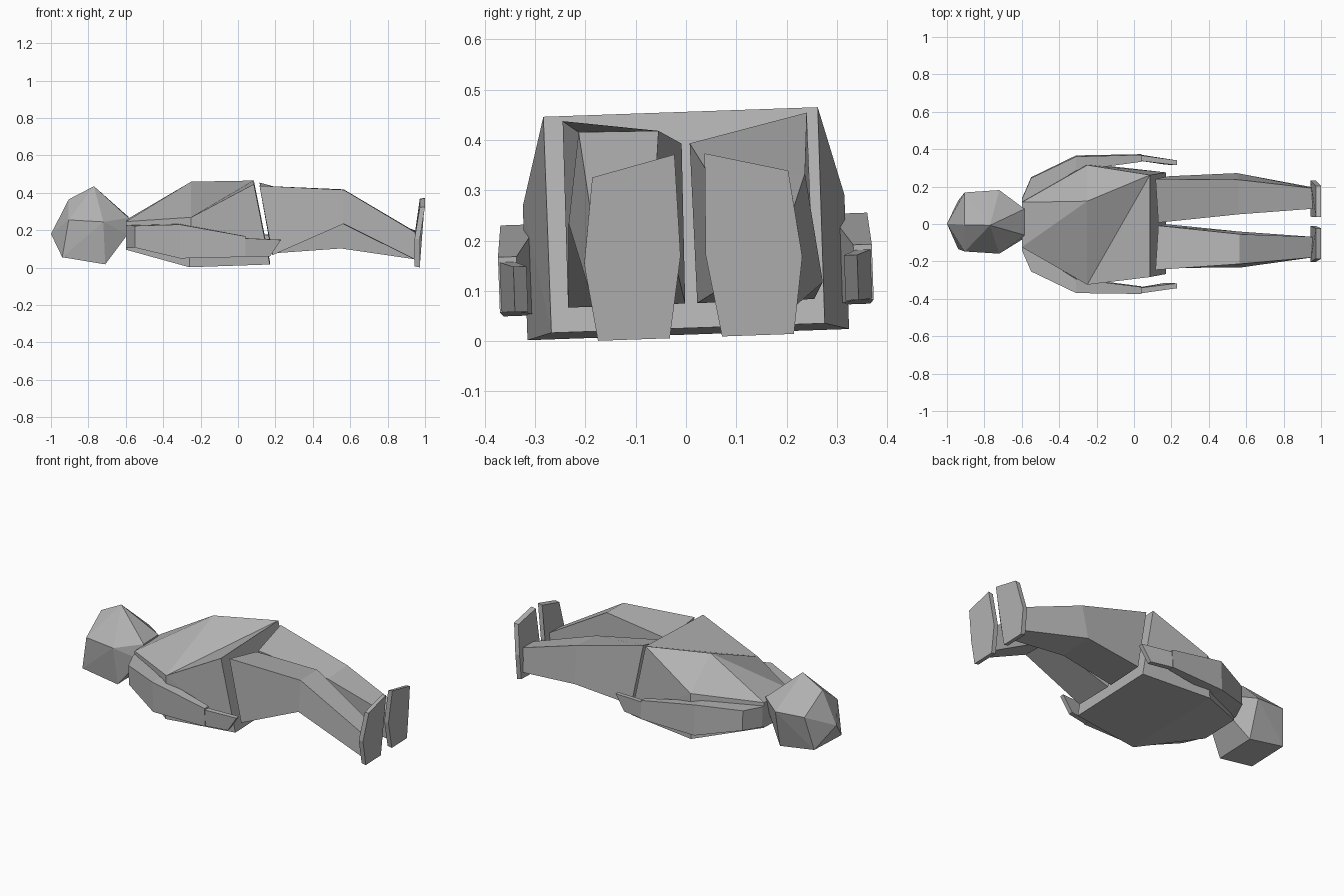
import bpy
import bmesh
import math
from mathutils import Matrix, Vector

cube = bpy.data.objects.get("Cube")
if cube:
    bpy.data.objects.remove(cube)

grey = bpy.data.materials.new("plain_grey")
grey.use_nodes = True
GREY = (0.45, 0.45, 0.45, 1)
grey.diffuse_color = GREY
grey.node_tree.nodes["Principled BSDF"].inputs["Base Color"].default_value = GREY

# The whole body rests with a slight roll about its long axis
PIVOT = Vector((0, 0, 0.23))
ROLL = (Matrix.Translation(PIVOT) @ Matrix.Rotation(math.radians(2), 4, 'X')
        @ Matrix.Translation(-PIVOT))


def finish(name, bm):
    bm.transform(ROLL)
    bmesh.ops.recalc_face_normals(bm, faces=bm.faces)
    mesh = bpy.data.meshes.new(name)
    bm.to_mesh(mesh)
    bm.free()
    mesh.materials.append(grey)
    obj = bpy.data.objects.new(name, mesh)
    bpy.context.collection.objects.link(obj)


def loft(name, rings, side=1, dy=0.0):
    """Skin a list of equal rings of points, capped at both ends."""
    bm = bmesh.new()
    rows = [[bm.verts.new((x, y * side + dy, z)) for x, y, z in ring] for ring in rings]
    for a, b in zip(rows, rows[1:]):
        n = len(a)
        for i in range(n):
            j = (i + 1) % n
            bm.faces.new((a[i], a[j], b[j], b[i]))
    bm.faces.new(rows[0])
    bm.faces.new(rows[-1])
    finish(name, bm)


def both(points, dy=0.0):
    return [(x, s * y + dy, z) for x, y, z in points for s in (1, -1)]


# Head: faceted convex lump, tipped a little further than the body
bm = bmesh.new()
head = [(-1.0, 0, 0.18), (-0.905, 0, 0.365), (-0.77, 0, 0.435)]
head += both([(-0.905, 0.158, 0.26), (-0.72, 0.17, 0.25), (-0.585, 0.07, 0.268)], 0.012)
head += both([(-0.71, 0.125, 0.022), (-0.94, 0.13, 0.06), (-0.59, 0.07, 0.18)], -0.01)
for p in head:
    bm.verts.new(p)
bmesh.ops.convex_hull(bm, input=bm.verts)
finish("head", bm)

# Torso: neck ring, middle ring with one raised chest point, hip slab
bm = bmesh.new()
torso = both([(-0.6, 0.12, 0.25), (-0.6, 0.12, 0.10),        # 0-3 neck
              (-0.25, 0.32, 0.28), (-0.26, 0.32, 0.013),     # 4-7 middle
              (0.085, 0.273, 0.456), (0.17, 0.272, 0.026)],  # 8-11 hips
             -0.003)
torso.append((-0.25, 0.13, 0.455))                           # 12 chest point
v = [bm.verts.new(p) for p in torso]
for f in [(8, 9, 5), (8, 5, 12), (8, 12, 4), (4, 12, 0), (12, 1, 0), (12, 5, 1),
          (8, 4, 10), (4, 6, 10), (9, 11, 5), (5, 11, 7),
          (4, 0, 2, 6), (5, 7, 3, 1), (6, 2, 3, 7), (10, 6, 7, 11),
          (8, 10, 11, 9), (0, 1, 3, 2)]:
    bm.faces.new([v[i] for i in f])
finish("torso", bm)


def slab(x, outer, inner, low, high, slant=0.0):
    """Upright four-sided ring for an arm; slant pulls the top along x."""
    return [(x, outer, low), (x + slant, outer, high),
            (x + slant, inner, high), (x, inner, low)]


upper_arm = [slab(-0.60, 0.135, 0.10, 0.11, 0.23),
             slab(-0.55, 0.25, 0.14, 0.115, 0.232),
             slab(-0.31, 0.365, 0.29, 0.062, 0.243),
             slab(0.04, 0.372, 0.335, 0.07, 0.18)]
hand = [slab(0.03, 0.37, 0.34, 0.072, 0.17),
        slab(0.17, 0.342, 0.316, 0.07, 0.16, 0.06)]

# Leg rings run outer top, inner top, inner bottom, outer bottom
hip = [(0.115, 0.243, 0.446), (0.13, 0.008, 0.393),
       (0.18, 0.012, 0.075), (0.185, 0.245, 0.075)]
ankle = [(0.955, 0.185, 0.19), (0.955, 0.075, 0.19),
         (0.955, 0.08, 0.04), (0.955, 0.185, 0.045)]
# One knee is raised, the other lies nearly straight
raised_knee = [(0.565, 0.212, 0.423), (0.565, 0.053, 0.42),
               (0.56, 0.045, 0.235), (0.565, 0.238, 0.242)]
straight_knee = [(0.56, 0.235, 0.325), (0.56, 0.05, 0.32),
                 (0.55, 0.055, 0.10), (0.55, 0.263, 0.108)]

# Foot: six-sided sole with a small bend at mid height
sole = [(1.0, 0.195, 0.332), (1.0, 0.03, 0.372), (0.972, 0.025, 0.17),
        (0.972, 0.052, 0.007), (0.972, 0.195, 0.007), (0.972, 0.217, 0.16)]
foot = [[(x - 0.028, y, 0.19 + (z - 0.19) * 0.97) for x, y, z in sole], sole]

for label, side, knee in (("left", 1, straight_knee), ("right", -1, raised_knee)):
    loft(label + "_arm", upper_arm, side, -0.004)
    loft(label + "_hand", hand, side, -0.004)
    loft(label + "_leg", [hip, knee, ankle], side, 0.005)
    loft(label + "_foot", foot, side, 0.012)
